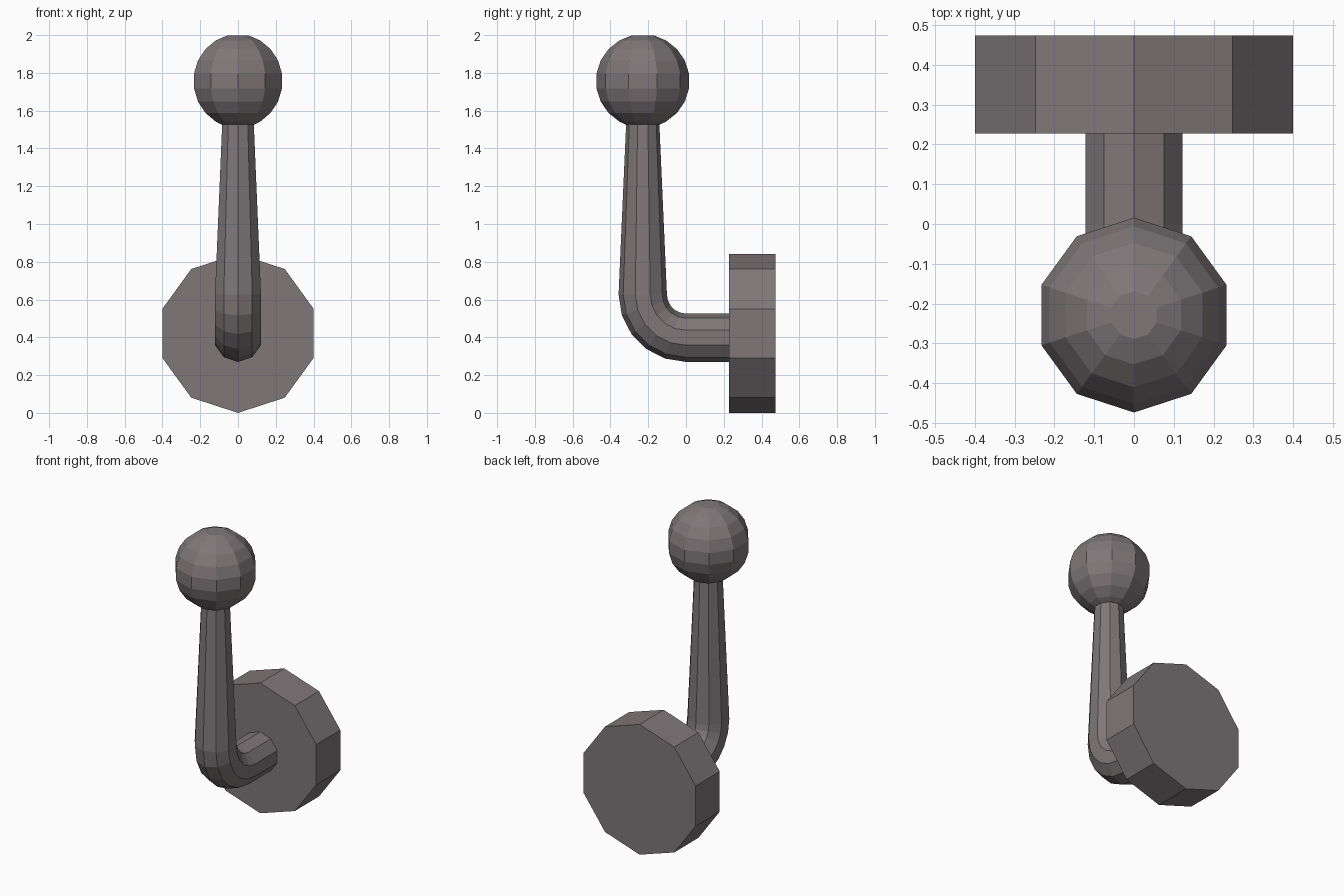
import bpy, bmesh
from math import sin, cos, pi, radians
from mathutils import Vector

SIDES = 10
if "Cube" in bpy.data.objects:
    bpy.data.objects.remove(bpy.data.objects["Cube"])

metal = bpy.data.materials.new("warm_grey_metal")
metal.use_nodes = True
colour = (0.21, 0.185, 0.19, 1)
metal.diffuse_color = colour
metal.node_tree.nodes["Principled BSDF"].inputs["Base Color"].default_value = colour


def sweep(name, stations):
    """Skin ten-sided rings; each station is (y, z, radius, tilt of the path)."""
    bm = bmesh.new()
    rings = []
    for y, z, r, tilt in stations:
        up = Vector((0, sin(tilt), cos(tilt)))
        rings.append([bm.verts.new(Vector((0, y, z)) + Vector((r * sin(a), 0, 0)) + up * r * cos(a))
                      for a in (2 * pi * i / SIDES for i in range(SIDES))])
    for a, b in zip(rings, rings[1:]):
        for i in range(SIDES):
            j = (i + 1) % SIDES
            bm.faces.new((a[i], a[j], b[j], b[i]))
    bm.faces.new(rings[0])
    bm.faces.new(rings[-1])
    bmesh.ops.recalc_face_normals(bm, faces=bm.faces)
    mesh = bpy.data.meshes.new(name)
    bm.to_mesh(mesh)
    bm.free()
    mesh.materials.append(metal)
    obj = bpy.data.objects.new(name, mesh)
    bpy.context.collection.objects.link(obj)
    return obj


# Wall mount: thick ten-sided disc
sweep("wall_disc", [(0.227, 0.421, 0.421, 0), (0.474, 0.421, 0.421, 0)])

# Arm: straight out of the disc, round the elbow, then tapering upward
AXIS, PIPE_Z, BEND = -0.229, 0.398, 0.229
arm = [(0.24, PIPE_Z, 0.128, 0)]
for step in range(6):
    t = radians(18 * step)
    arm.append((-BEND * sin(t), PIPE_Z + BEND * (1 - cos(t)), 0.128, t))
arm.append((AXIS, 1.53, 0.088, pi / 2))
sweep("bent_arm", arm)

# Knob: faceted ball with a small flat crown, open onto the arm
BALL_Z, BALL_R = 1.757, 0.248
latitudes = (-69, -60, -43, -26, -9, 9, 26, 43, 60, 76)
sweep("ball_knob", [(AXIS, BALL_Z + BALL_R * sin(radians(a)), BALL_R * cos(radians(a)), pi / 2)
                    for a in latitudes])
